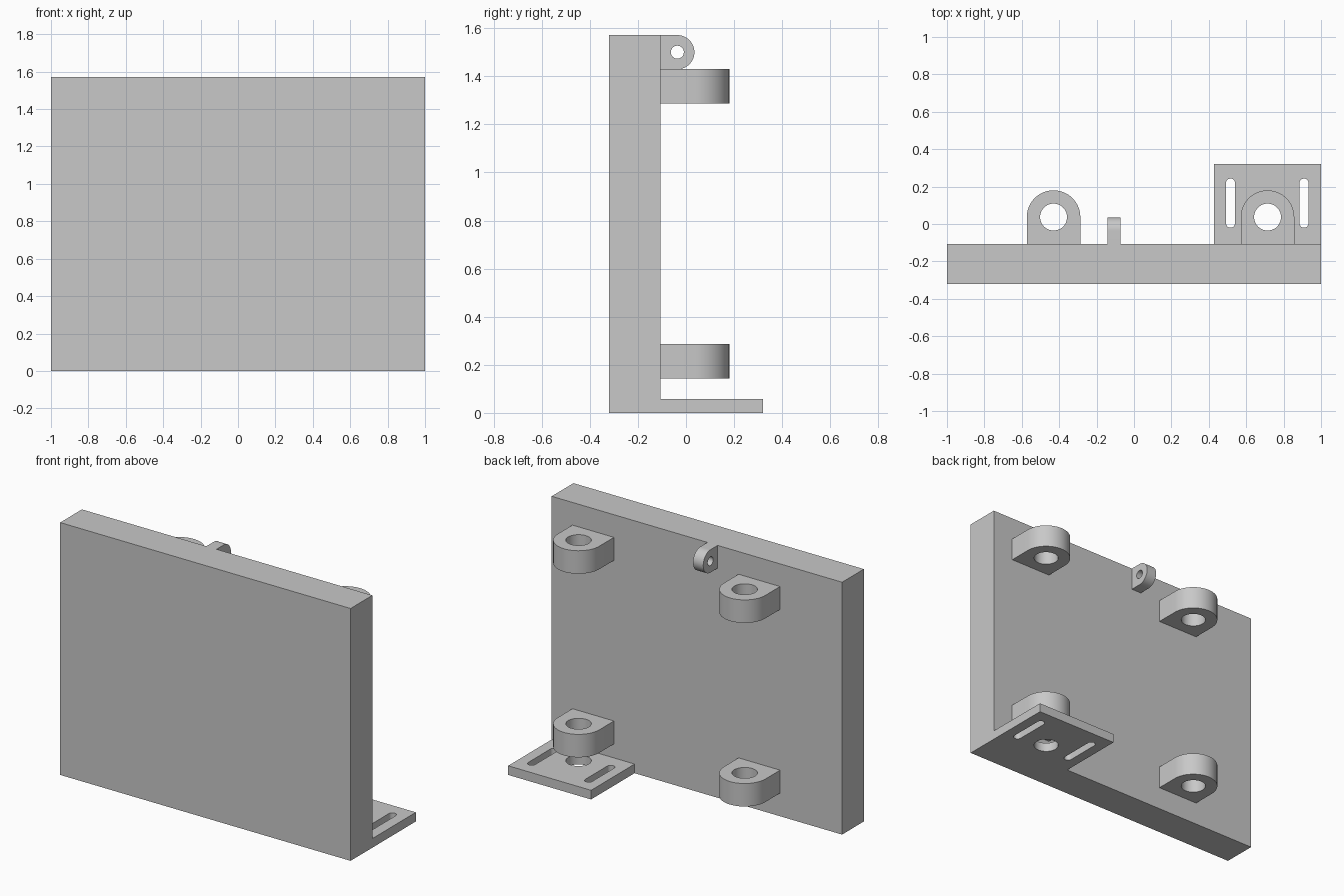
import bpy
import bmesh
import math
from mathutils import Vector

cube = bpy.data.objects.get("Cube")
if cube:
    bpy.data.objects.remove(cube, do_unlink=True)

grey = bpy.data.materials.new("plain grey")
grey.use_nodes = True
colour = (0.58, 0.58, 0.58, 1)
grey.diffuse_color = colour
grey.node_tree.nodes["Principled BSDF"].inputs["Base Color"].default_value = colour


def arc(cx, cy, r, start, end, steps):
    angles = [math.radians(start + (end - start) * i / steps) for i in range(steps + 1)]
    return [(cx + r * math.cos(a), cy + r * math.sin(a)) for a in angles]


def circle(cx, cy, r):
    return arc(cx, cy, r, 0, 360, 48)[:-1]


def rectangle(x0, x1, y0, y1):
    return [(x0, y0), (x1, y0), (x1, y1), (x0, y1)]


def slot(cx, y0, y1, r):
    return arc(cx, y1 - r, r, 0, 180, 16) + arc(cx, y0 + r, r, 180, 360, 16)


def extrude_profile(name, loops, low, high, place):
    """Solid from an outline followed by hole loops; place maps (u, v, depth) to space."""
    bm = bmesh.new()
    rings = {low: [], high: []}
    for loop in loops:
        for depth in (low, high):
            rings[depth].append([bm.verts.new(place(u, v, depth)) for u, v in loop])
    for bottom, top in zip(rings[low], rings[high]):
        for i in range(len(bottom)):
            j = (i + 1) % len(bottom)
            bm.faces.new((bottom[i], bottom[j], top[j], top[i]))
    axis = Vector(place(0, 0, 1)) - Vector(place(0, 0, 0))
    for depth in (low, high):
        edges = [bm.edges.get((r[i - 1], r[i])) for r in rings[depth] for i in range(len(r))]
        bmesh.ops.triangle_fill(bm, use_beauty=True, use_dissolve=False, edges=edges, normal=axis)
    bmesh.ops.recalc_face_normals(bm, faces=bm.faces[:])
    mesh = bpy.data.meshes.new(name)
    bm.to_mesh(mesh)
    bm.free()
    mesh.materials.append(grey)
    obj = bpy.data.objects.new(name, mesh)
    bpy.context.collection.objects.link(obj)
    bpy.ops.object.select_all(action="DESELECT")
    obj.select_set(True)
    bpy.context.view_layer.objects.active = obj
    bpy.ops.object.shade_smooth_by_angle(angle=math.radians(30))
    return obj


def upward(u, v, d):
    return (u, v, d)


def sideways(u, v, d):
    return (d, u, v)


BACK = -0.107      # rear surface of the panel
LUG_Y = 0.037
HOLE = 0.072

# Main panel
extrude_profile("panel", [rectangle(-1, 1, -0.321, BACK)], 0, 1.571, upward)

# Four round-ended lugs with vertical holes
for side, x in (("right", -0.43), ("left", 0.714)):
    for level, z in (("lower", 0.144), ("upper", 1.287)):
        outline = [(x - 0.143, BACK), (x + 0.143, BACK)] + arc(x, LUG_Y, 0.143, 0, 180, 32)
        extrude_profile(f"{level}_{side}_lug", [outline, circle(x, LUG_Y, HOLE)],
                        z, z + 0.143, upward)

# Foot flange with a round hole and two slots
flange = [rectangle(0.429, 1, BACK, 0.321), circle(0.714, LUG_Y, HOLE)]
flange += [slot(x, -0.02, 0.243, 0.024) for x in (0.516, 0.909)]
extrude_profile("foot_flange", flange, 0, 0.057, upward)

# Small eyelet at the top edge, its hole running sideways
eye_y, eye_z, eye_r = -0.036, 1.5, 0.071
eyelet = [(BACK, eye_z - eye_r)] + arc(eye_y, eye_z, eye_r, -90, 90, 32) + [(BACK, eye_z + eye_r)]
extrude_profile("top_eyelet", [eyelet, circle(eye_y, eye_z, 0.027)], -0.143, -0.073, sideways)
